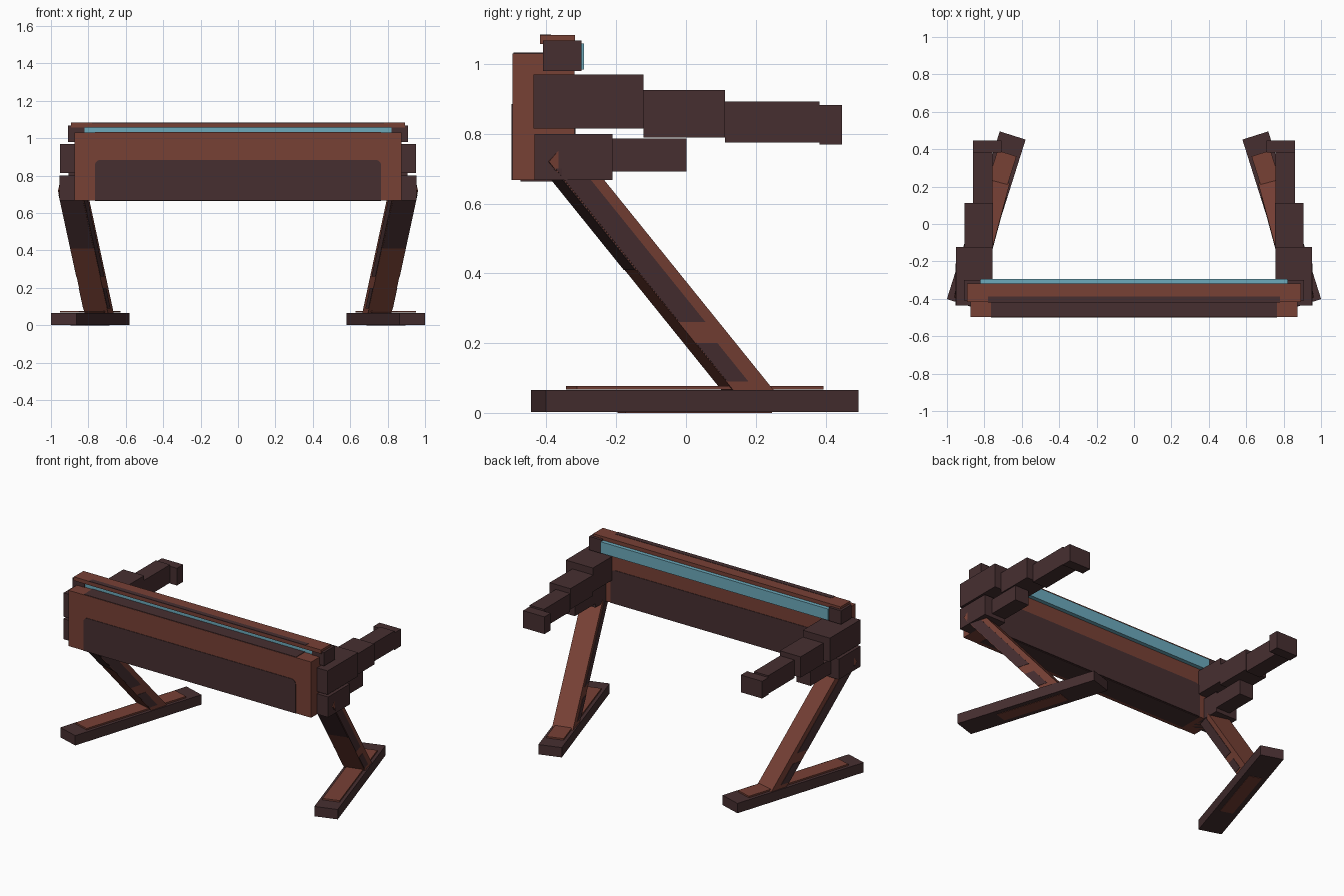
import bpy, bmesh, math
from mathutils import Matrix, Vector

if "Cube" in bpy.data.objects:
    bpy.data.objects.remove(bpy.data.objects["Cube"])


def material(name, rgb):
    m = bpy.data.materials.new(name)
    m.diffuse_color = (*rgb, 1)
    m.use_nodes = True
    m.node_tree.nodes["Principled BSDF"].inputs["Base Color"].default_value = m.diffuse_color
    return m


BROWN = material("red brown", (0.185, 0.052, 0.036))
DARK = material("dark brown", (0.062, 0.028, 0.030))
BLUE = material("light blue", (0.15, 0.40, 0.50))


def prism(name, outline, offset, mat, matrix=None):
    """Closed outline of 3D points, extruded by the offset vector."""
    bm = bmesh.new()
    face = bm.faces.new([bm.verts.new(p) for p in outline])
    new = bmesh.ops.extrude_face_region(bm, geom=[face])["geom"]
    verts = [v for v in new if isinstance(v, bmesh.types.BMVert)]
    bmesh.ops.translate(bm, verts=verts, vec=Vector(offset))
    if matrix:
        bm.transform(matrix)
    bmesh.ops.recalc_face_normals(bm, faces=bm.faces)
    me = bpy.data.meshes.new(name)
    bm.to_mesh(me)
    bm.free()
    me.materials.append(mat)
    ob = bpy.data.objects.new(name, me)
    bpy.context.collection.objects.link(ob)
    return ob


def box(name, x, y, z, mat, matrix=None):
    pts = [(x[0], y[0], z[0]), (x[1], y[0], z[0]),
           (x[1], y[1], z[0]), (x[0], y[1], z[0])]
    return prism(name, pts, (0, 0, z[1] - z[0]), mat, matrix)


def panel(name, y, mat):
    """Thin upright plate with rounded top corners."""
    w, z0, z1, r = 0.765, 0.667, 0.885, 0.03
    pts = [(-w, y, z0), (w, y, z0)]
    for cx, start in ((w - r, 0), (r - w, 90)):
        for i in range(5):
            a = math.radians(start + i * 22.5)
            pts.append((cx + r * math.cos(a), y, z1 - r + r * math.sin(a)))
    return prism(name, pts, (0, 0.006, 0), mat)


# main beam with its painted panels
box("main_beam", (-0.875, 0.875), (-0.497, -0.32), (0.667, 1.03), BROWN)
panel("front_panel", -0.5, DARK)
panel("back_panel", -0.323, DARK)
box("beam_top_panel", (-0.765, 0.765), (-0.495, -0.40), (1.027, 1.033), DARK)
box("beam_bottom_panel", (-0.765, 0.765), (-0.475, -0.325), (0.664, 0.67), DARK)

# top rail and light strip
box("top_rail", (-0.892, 0.892), (-0.418, -0.318), (1.058, 1.083), BROWN)
box("rail_panel", (-0.78, 0.78), (-0.419, -0.387), (1.08, 1.085), DARK)
box("light_strip", (-0.82, 0.82), (-0.405, -0.293), (0.985, 1.059), BLUE)

for side, s in (("right", 1), ("left", -1)):
    flip = Matrix.Scale(s, 4, (1, 0, 0))

    # end cap and stepped arms
    blocks = [
        ("rail_end", (0.82, 0.908), (-0.41, -0.30), (0.98, 1.068)),
        ("arm_base", (0.757, 0.952), (-0.437, -0.122), (0.815, 0.97)),
        ("arm_middle", (0.755, 0.905), (-0.122, 0.112), (0.79, 0.925)),
        ("arm_front", (0.757, 0.86), (0.112, 0.382), (0.775, 0.893)),
        ("arm_tip", (0.708, 0.862), (0.382, 0.447), (0.77, 0.882)),
        ("hip_block", (0.80, 0.955), (-0.435, -0.21), (0.667, 0.80)),
        ("hip_stub", (0.80, 0.90), (-0.21, 0.002), (0.692, 0.787)),
    ]
    for name, x, y, z in blocks:
        box(side + "_" + name, x, y, z, DARK, flip)

    # foot, turned inwards at the back
    foot = flip @ Matrix.Translation((0.79, 0.025, 0)) @ Matrix.Rotation(math.radians(17.5), 4, 'Z')
    box(side + "_foot", (-0.0725, 0.0725), (-0.47, 0.47), (0.002, 0.066), DARK, foot)
    box(side + "_foot_plate", (-0.053, 0.053), (-0.37, 0.37), (0.067, 0.077), BROWN, foot)
    box(side + "_foot_sole", (-0.04, 0.04), (-0.22, 0.22), (0.0, 0.006), BROWN, foot)

    # slanted leg with painted patches on its sides and underside
    leg = flip @ Matrix.Translation((0.735, 0.205, 0)) @ Matrix.Rotation(math.radians(15), 4, 'Z')

    def leg_part(name, w, u0, u1, z0, z1, mat, slant=0.0):
        def at(u, z):
            return (-w / 2, u - 0.835 * (z - 0.03), z)
        pts = [at(u0, z0), at(u1, z0), at(u1, z1 + slant), at(u0, z1)]
        prism(side + "_" + name, pts, (w, 0, 0), mat, leg)

    leg_part("leg", 0.13, -0.06, 0.06, 0.03, 0.72, BROWN, 0.07)
    leg_part("leg_side_patch", 0.135, -0.058, 0.02, 0.26, 0.70, DARK)
    leg_part("leg_low_patch", 0.135, -0.058, 0.005, 0.09, 0.20, DARK)
    leg_part("leg_under_patch", 0.126, -0.063, 0.0, 0.41, 0.70, DARK)
